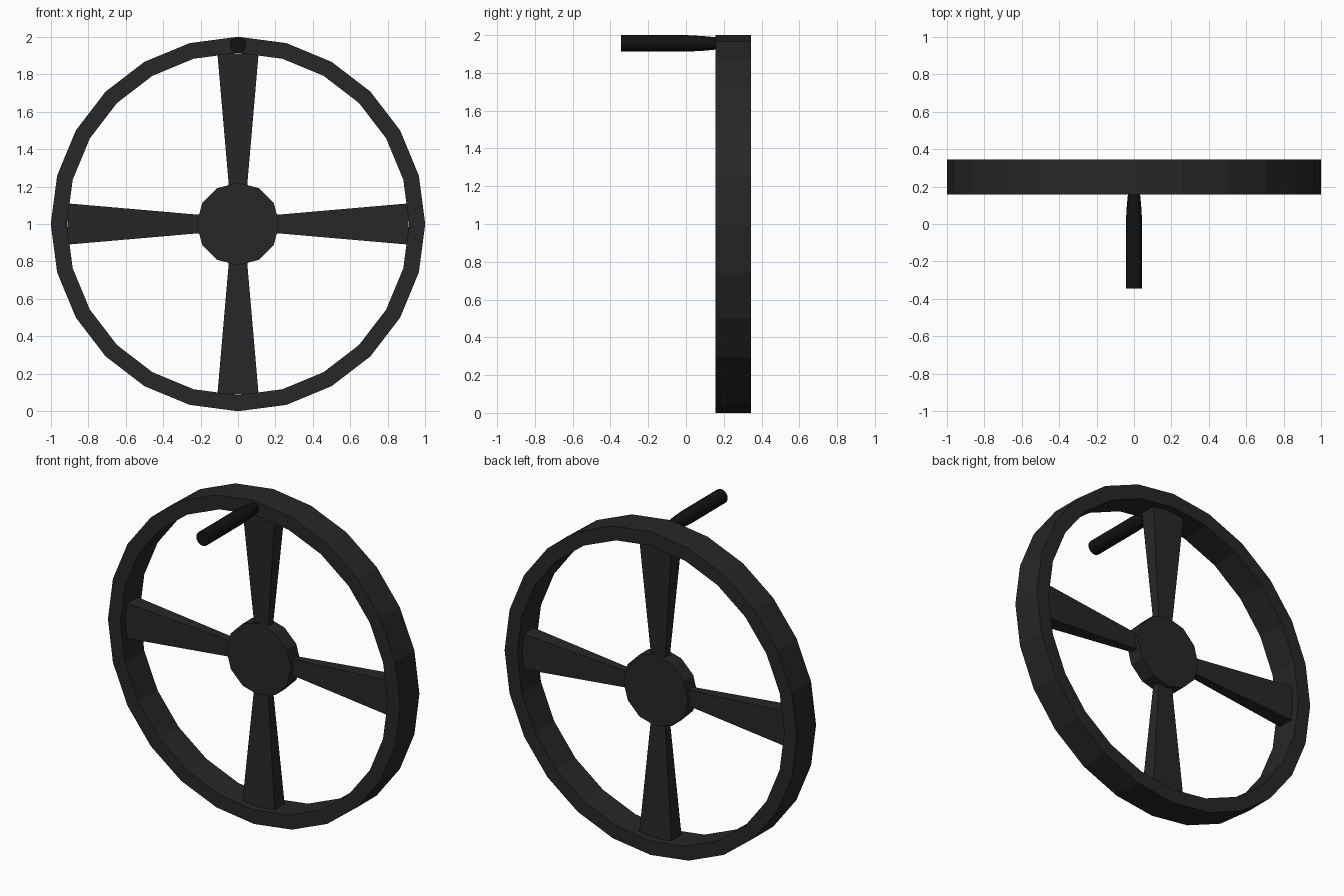
import bpy, bmesh, math
from mathutils import Matrix, Vector

if "Cube" in bpy.data.objects:
    bpy.data.objects.remove(bpy.data.objects["Cube"])

HUB_Y, AXLE_Z = 0.25, 1.0


def material(name, grey):
    m = bpy.data.materials.new(name)
    m.diffuse_color = (grey, grey, grey, 1)
    m.use_nodes = True
    m.node_tree.nodes["Principled BSDF"].inputs["Base Color"].default_value = m.diffuse_color
    return m


def finish(name, bm, mat):
    bmesh.ops.recalc_face_normals(bm, faces=bm.faces[:])
    mesh = bpy.data.meshes.new(name)
    bm.to_mesh(mesh)
    bm.free()
    mesh.materials.append(mat)
    ob = bpy.data.objects.new(name, mesh)
    bpy.context.collection.objects.link(ob)
    return ob


def lathe(name, profile, sides, z, mat, closed=False):
    """Spin (y, radius) points around a y-parallel axis; open profiles get end caps."""
    bm = bmesh.new()
    rings = []
    for y, r in profile:
        angles = [math.tau * i / sides for i in range(sides)]
        rings.append([bm.verts.new((r * math.cos(a), y, z + r * math.sin(a))) for a in angles])
    pairs = list(zip(rings, rings[1:]))
    if closed:
        pairs.append((rings[-1], rings[0]))
    else:
        bm.faces.new(rings[0])
        bm.faces.new(rings[-1])
    for a, b in pairs:
        for i in range(sides):
            j = (i + 1) % sides
            bm.faces.new((a[i], a[j], b[j], b[i]))
    return finish(name, bm, mat)


def spoke(name, angle, mat):
    """Bar that widens in both directions from hub to rim."""
    bm = bmesh.new()
    bmesh.ops.create_cube(bm, size=2)
    for v in bm.verts:
        outer = v.co.x > 0
        half_w, half_d = (0.11, 0.05) if outer else (0.046, 0.022)
        v.co = Vector((0.91 if outer else 0.17, v.co.y * half_d, v.co.z * half_w))
    place = Matrix.Translation((0, HUB_Y, AXLE_Z)) @ Matrix.Rotation(angle, 4, 'Y')
    bmesh.ops.transform(bm, matrix=place, verts=bm.verts[:])
    return finish(name, bm, mat)


iron = material("dark_iron", 0.02)
grip = material("black_grip", 0.006)

# Rim and hub
lathe("rim", [(0.157, 1.0), (0.345, 1.0), (0.345, 0.914), (0.157, 0.914)],
      24, AXLE_Z, iron, closed=True)
lathe("hub", [(HUB_Y - 0.047, 0.221), (HUB_Y + 0.047, 0.221)], 12, AXLE_Z, iron)

# Four spokes
for i in range(4):
    spoke(f"spoke_{i + 1}", i * math.pi / 2, iron)

# Crank handle, narrowing towards the rim
handle = lathe("handle", [(-0.345, 0.044), (0.0, 0.044), (0.09, 0.039), (0.165, 0.032)],
               16, 1.956, grip)
bpy.context.view_layer.objects.active = handle
handle.select_set(True)
bpy.ops.object.shade_smooth_by_angle(angle=math.radians(40))
